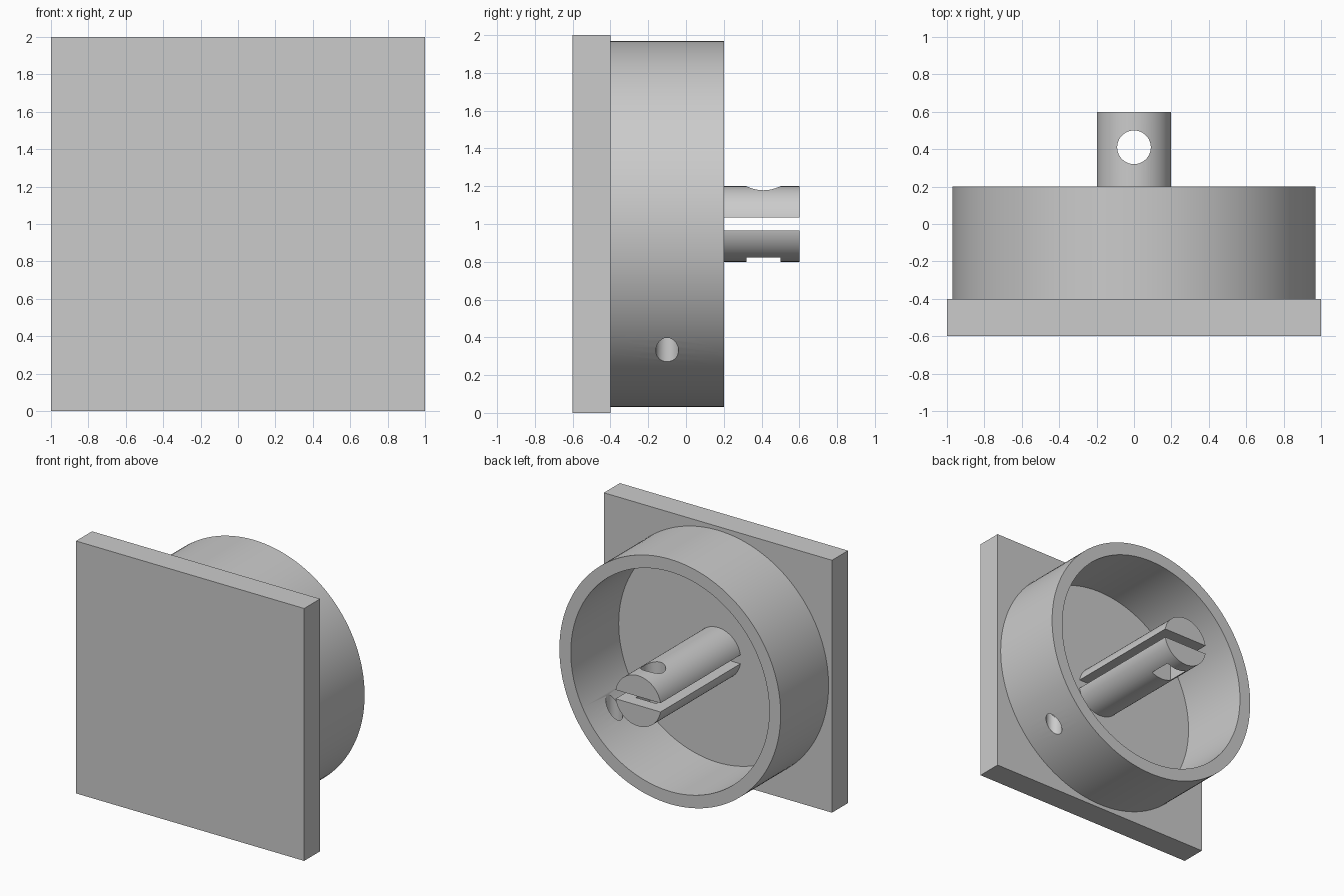
import bpy
from math import pi, radians

cube = bpy.data.objects.get("Cube")
if cube:
    bpy.data.objects.remove(cube, do_unlink=True)

GREY = (0.6, 0.6, 0.6, 1)
grey = bpy.data.materials.new("plain grey")
grey.use_nodes = True
grey.diffuse_color = GREY
grey.node_tree.nodes["Principled BSDF"].inputs["Base Color"].default_value = GREY


def finish(obj, name):
    obj.name = name
    obj.data.materials.append(grey)
    return obj


def box(name, centre, size):
    bpy.ops.mesh.primitive_cube_add(size=1, location=centre)
    obj = bpy.context.object
    obj.scale = size
    bpy.ops.object.transform_apply(location=False, rotation=False, scale=True)
    return finish(obj, name)


def cylinder(name, centre, radius, length, along_y=True, sides=128):
    bpy.ops.mesh.primitive_cylinder_add(
        vertices=sides, radius=radius, depth=length, location=centre,
        rotation=(pi / 2 if along_y else 0, 0, 0))
    return finish(bpy.context.object, name)


def select(obj):
    bpy.ops.object.select_all(action='DESELECT')
    obj.select_set(True)
    bpy.context.view_layer.objects.active = obj


def cut(obj, *cutters):
    for cutter in cutters:
        select(obj)
        mod = obj.modifiers.new("cut", 'BOOLEAN')
        mod.operation = 'DIFFERENCE'
        mod.solver = 'EXACT'
        mod.object = cutter
        bpy.ops.object.modifier_apply(modifier=mod.name)
        bpy.data.objects.remove(cutter, do_unlink=True)
    select(obj)
    bpy.ops.object.shade_smooth_by_angle(angle=radians(30))


# Square front plate
box("front_plate", (0, -0.5, 1), (2, 0.2, 2))

# Open collar with a small vertical drain hole low on one side
collar = cylinder("collar", (0, -0.1, 1), 0.97, 0.6)
cut(collar,
    cylinder("bore", (0, -0.1, 1), 0.87, 0.8),
    cylinder("drain", (0.7, -0.1, 0.4), 0.06, 0.6, along_y=False, sides=48))

# Split shaft: slot along its length, round screw hole above, square pocket below
shaft = cylinder("shaft", (0, 0.1, 1), 0.2, 1.0, sides=96)
cut(shaft,
    box("slot", (0, 0.15, 1), (0.6, 1.3, 0.07)),
    cylinder("screw_hole", (0, 0.41, 1.1), 0.09, 0.4, along_y=False, sides=48),
    box("nut_pocket", (0, 0.41, 0.85), (0.18, 0.18, 0.3)))
